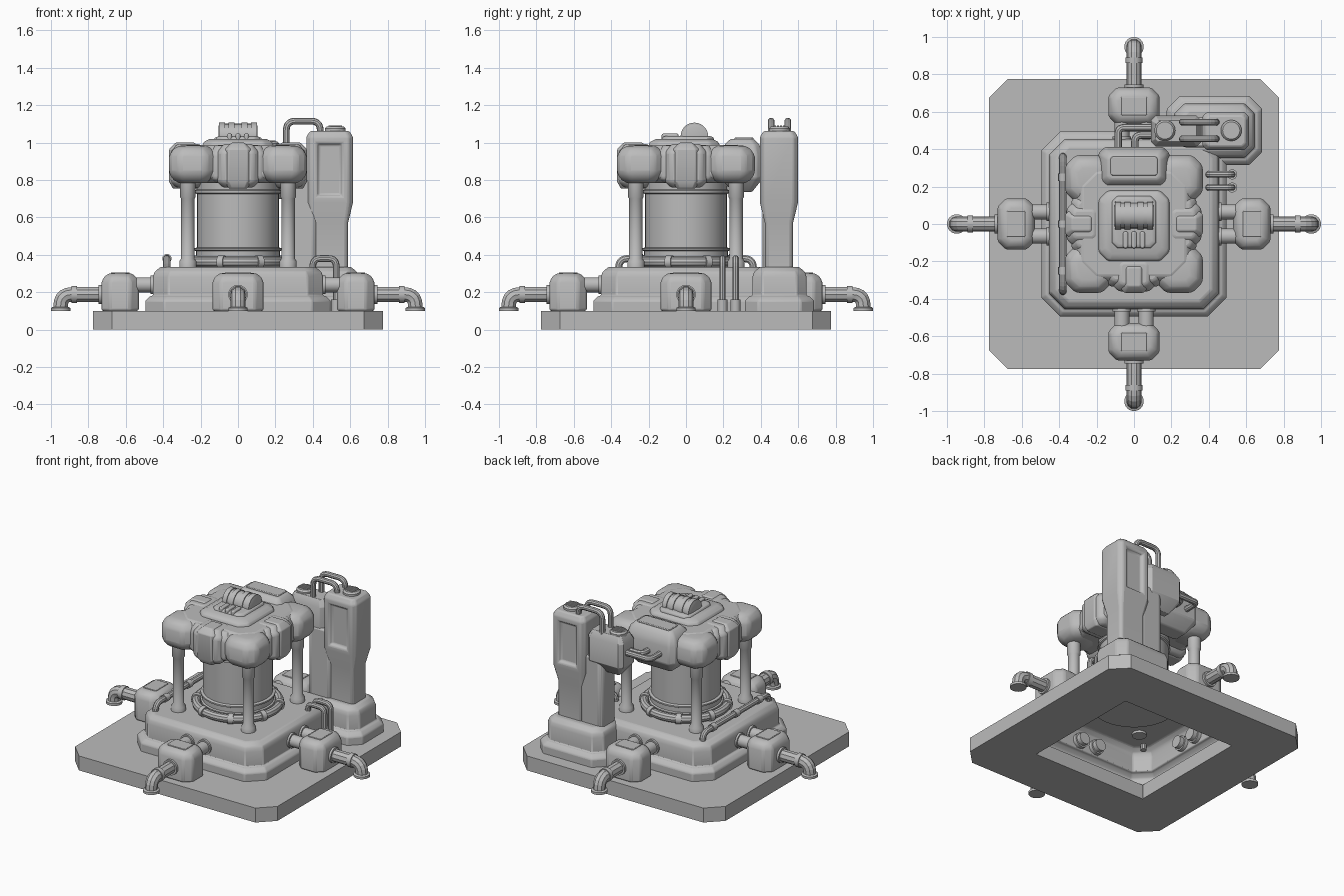
import bpy, bmesh, math
from mathutils import Vector, Matrix

if "Cube" in bpy.data.objects:
    bpy.data.objects.remove(bpy.data.objects["Cube"])

GREY = (0.5, 0.5, 0.5, 1)
metal = bpy.data.materials.new("plain grey metal")
metal.use_nodes = True
metal.diffuse_color = GREY
metal.node_tree.nodes["Principled BSDF"].inputs["Base Color"].default_value = GREY
made = []


def finish(name, data):
    ob = bpy.data.objects.new(name, data)
    bpy.context.collection.objects.link(ob)
    data.materials.append(metal)
    made.append(ob)
    return ob


def skin(name, rings, bottom=True, top=True, closed=False, bevel=0.0):
    """Join rings of points into a surface."""
    bm = bmesh.new()
    loops = [[bm.verts.new(p) for p in ring] for ring in rings]
    n = len(loops[0])
    pairs = list(zip(loops, loops[1:])) + ([(loops[-1], loops[0])] if closed else [])
    for a, b in pairs:
        for i in range(n):
            j = (i + 1) % n
            bm.faces.new((a[i], a[j], b[j], b[i]))
    if bottom and not closed:
        bm.faces.new(loops[0][::-1])
    if top and not closed:
        bm.faces.new(loops[-1])
    if closed or (bottom and top):
        bmesh.ops.recalc_face_normals(bm, faces=bm.faces)
    me = bpy.data.meshes.new(name)
    bm.to_mesh(me)
    bm.free()
    ob = finish(name, me)
    if bevel:
        mod = ob.modifiers.new("soft edges", "BEVEL")
        mod.width, mod.segments, mod.limit_method = bevel, 2, "ANGLE"
    return ob


def octagon(x, y, z, hx, hy, c):
    """Rectangle with cut corners."""
    c = max(c, 0.002)
    return [(x + sx * (hx - dx), y + sy * (hy - dy), z) for sx, sy, dx, dy in (
        (1, -1, c, 0), (1, -1, 0, c), (1, 1, 0, c), (1, 1, c, 0),
        (-1, 1, c, 0), (-1, 1, 0, c), (-1, -1, 0, c), (-1, -1, c, 0))]


def block(name, x, y, hx, hy, c, levels, bevel=0.012, **kw):
    """Stack of cut-corner outlines; levels hold (height, inset)."""
    rings = [octagon(x, y, z, hx - i, hy - i, c - 0.4 * i) for z, i in levels]
    return skin(name, rings, bevel=bevel, **kw)


def lathe(name, profile, at=(0, 0, 0), axis="Z", sides=24, closed=False):
    """Turned part; profile holds (radius, height along axis)."""
    rot = Vector((0, 0, 1)).rotation_difference(
        Vector({"X": (1, 0, 0), "Y": (0, 1, 0), "Z": (0, 0, 1)}.get(axis, axis))).to_matrix()
    rings = [[rot @ Vector((r * math.cos(t), r * math.sin(t), h)) + Vector(at)
              for t in (2 * math.pi * k / sides for k in range(sides))] for r, h in profile]
    return skin(name, rings, closed=closed)


def tube(name, points, r, bend=0.05):
    """Round pipe with filleted corners."""
    pts = [Vector(p) for p in points]
    path = [pts[0]]
    for a, p, b in zip(pts, pts[1:], pts[2:]):
        p0, p1 = p + (a - p).normalized() * bend, p + (b - p).normalized() * bend
        for k in range(6):
            t = k / 5
            path.append(p0 * (1 - t) ** 2 + p * 2 * t * (1 - t) + p1 * t * t)
    path.append(pts[-1])
    cu = bpy.data.curves.new(name, "CURVE")
    cu.dimensions, cu.bevel_depth, cu.bevel_resolution, cu.use_fill_caps = "3D", r, 3, True
    sp = cu.splines.new("POLY")
    sp.points.add(len(path) - 1)
    for q, p in zip(sp.points, path):
        q.co = (*p, 1)
    return finish(name, cu)


# Ground slab with a square opening underneath
skin("ground_slab", [octagon(0, 0, z, h, h, c) for z, h, c in (
    (0, 0.775, 0.1), (0.1, 0.775, 0.1), (0.1, 0.435, 0), (0, 0.435, 0))], closed=True)

# Stepped plinths, open below
STEPS = [(0.1, 0), (0.155, 0), (0.18, 0.025), (0.18, 0.04), (0.28, 0.04), (0.31, 0.05), (0.335, 0.08)]
block("main_plinth", 0, 0, 0.495, 0.495, 0.1, STEPS, bottom=False)
block("tower_plinth", 0.43, 0.5, 0.255, 0.185, 0.07, STEPS, bottom=False)

# Central drum with rims
lathe("drum", [(0.27, 0.32), (0.27, 0.345), (0.235, 0.35), (0.235, 0.385), (0.225, 0.39), (0.225, 0.42),
               (0.235, 0.425), (0.235, 0.435), (0.218, 0.44), (0.218, 0.725), (0.228, 0.73),
               (0.228, 0.745), (0.222, 0.75), (0.222, 0.8)], sides=40)

# Ring pipe with collars around the drum
RING = 0.262
lathe("ring_pipe", [(RING + 0.028 * math.cos(a), 0.362 + 0.028 * math.sin(a))
                    for a in (math.pi * k / 5 for k in range(10))], sides=40, closed=True)
for k in range(8):
    a = math.pi * (k + 0.5) / 4 + 0.05
    lathe("ring_collar", [(0.035, -0.017), (0.035, 0.017)],
          (RING * math.cos(a), RING * math.sin(a), 0.362), (-math.sin(a), math.cos(a), 0), 14)

# Corner columns and the lobes of the head
for sx in (-1, 1):
    for sy in (-1, 1):
        lathe("corner_column", [(0.046, 0.32), (0.046, 0.365), (0.036, 0.38), (0.036, 0.7),
                                (0.042, 0.71), (0.042, 0.82)], (sx * 0.268, sy * 0.268, 0))
        block("head_lobe", sx * 0.242, sy * 0.242, 0.126, 0.126, 0.055,
              [(0.783, 0.055), (0.8, 0.025), (0.83, 0), (0.925, 0), (0.96, 0.015), (0.985, 0.05)], 0.02)

# Head core and clasp pads on front and sides
PAD = [(0.76, 0.03), (0.79, 0.0), (0.95, 0.0), (0.993, 0.035)]
block("head_core", 0, 0, 0.33, 0.33, 0.1, [(0.785, 0.04), (0.82, 0), (0.93, 0), (0.988, 0.05)])
for k in range(3):
    parts = [block("clasp_frame", 0, -0.265, 0.112, 0.095, 0.03, PAD),
             block("clasp_band", 0, -0.25, 0.155, 0.085, 0.03, [(0.785, 0.03), (0.81, 0), (0.94, 0), (0.985, 0.03)]),
             block("clasp_plate", 0, -0.283, 0.07, 0.085, 0.02, [(0.755, 0.02), (0.79, 0), (0.965, 0), (1.0, 0.035)])]
    for ob in parts:
        ob.rotation_euler.z = (k - 1) * math.pi / 2

# Rear head block with a top plate
block("rear_block", 0, 0.3, 0.19, 0.112, 0.035,
      [(0.735, 0.06), (0.81, 0), (0.93, 0), (0.99, 0.02), (1.02, 0.05)])
block("rear_plate", 0, 0.31, 0.125, 0.05, 0.008, [(1.01, 0), (1.027, 0)], 0.004)

# Top plate, ribbed roller and vents
block("top_plate", 0, -0.01, 0.19, 0.19, 0.05, [(0.96, 0), (0.995, 0), (1.005, 0.01), (1.02, 0.04)])
block("roller_bed", 0, 0.01, 0.12, 0.14, 0.03, [(1.0, 0), (1.025, 0), (1.035, 0.015)])
lathe("roller", [(0.05, -0.105), (0.068, -0.1), (0.068, 0.1), (0.05, 0.105)], (0, 0.045, 1.033), "X", 28)
for x in (-0.085, -0.035, 0.035, 0.085):
    lathe("roller_rib", [(0.074, x - 0.016), (0.074, x + 0.016)], (0, 0.045, 1.033), "X", 28)
for x in (-0.045, 0, 0.045):
    block("vent_slat", x, -0.085, 0.014, 0.045, 0.008, [(1.015, 0), (1.042, 0), (1.048, 0.005)], 0.003)

# Tall tower with recessed panels, and its short neighbour
tower = block("tall_tower", 0.49, 0.497, 0.125, 0.102, 0.025,
              [(0.32, 0.027), (0.57, 0.027), (0.68, 0), (1.03, 0), (1.062, 0.02)], 0)
bm = bmesh.new()
bm.from_mesh(tower.data)
panels = [f for f in bm.faces if abs(f.normal.y) > 0.9 and f.calc_center_median().z > 0.7]
bmesh.ops.inset_individual(bm, faces=panels, thickness=0.045, depth=0)
bmesh.ops.inset_individual(bm, faces=panels, thickness=0.015, depth=-0.02)
bm.to_mesh(tower.data)
bm.free()
mod = tower.modifiers.new("soft edges", "BEVEL")
mod.width, mod.segments, mod.limit_method = 0.008, 2, "ANGLE"
block("short_tower_leg", 0.335, 0.49, 0.09, 0.08, 0.02, [(0.32, 0), (0.8, 0)])
block("short_tower_head", 0.225, 0.497, 0.135, 0.082, 0.025,
      [(0.7, 0.06), (0.78, 0), (0.94, 0), (0.985, 0.025)])

# Round grilles on both towers
for x, z in ((0.52, 1.06), (0.165, 0.98)):
    lathe("grille_cap", [(0.056, z - 0.01), (0.056, z + 0.015), (0.046, z + 0.026)], (x, 0.5, 0))
    for d in (-0.024, -0.008, 0.008, 0.024):
        block("grille_bar", x, 0.5 + d, 0.036, 0.005, 0.002, [(z + 0.02, 0), (z + 0.032, 0)], 0)

# Pipes linking the towers, the rear block and the plinth
for y in (0.455, 0.545):
    tube("tower_link_pipe", [(0.258, y, 0.95), (0.258, y, 1.115), (0.44, y, 1.115), (0.44, y, 1.04)], 0.018)
for x, y in ((-0.085, 0.515), (0.005, 0.475)):
    tube("rear_link_pipe", [(x, 0.38, 0.87), (x, y, 0.87), (0.12, y, 0.87)], 0.02, 0.035)
for y in (0.195, 0.265):
    tube("drain_pipe", [(0.4, y, 0.3), (0.4, y, 0.38), (0.525, y, 0.38), (0.525, y, 0.09)], 0.018, 0.04)
    lathe("drain_foot", [(0.027, 0.1), (0.027, 0.16)], (0.525, y, 0), sides=14)

# Side rail on the plinth
tube("side_rail", [(-0.38, -0.36, 0.3), (-0.38, -0.36, 0.38), (-0.38, 0.36, 0.38), (-0.38, 0.36, 0.3)], 0.02)
for y in (-0.25, 0, 0.25):
    lathe("rail_collar", [(0.025, -0.02), (0.025, 0.02)], (-0.38, y, 0.38), "Y", 14)

# Four outlet boxes with twin feeds and a down-turned spout
for k in range(4):
    parts = [
        block("outlet_box", 0.63, 0, 0.1, 0.137, 0.045,
              [(0.1, 0), (0.25, 0), (0.28, 0.012), (0.302, 0.04)]),
        block("outlet_plate", 0.63, 0, 0.05, 0.07, 0.006, [(0.295, 0), (0.307, 0)], 0.003),
        tube("spout", [(0.7, 0, 0.188), (0.948, 0, 0.188), (0.948, 0, 0.1)], 0.041, 0.06),
        lathe("spout_flange", [(0.052, 0.1), (0.052, 0.116), (0.042, 0.122)], (0.948, 0, 0)),
        lathe("spout_collar", [(0.052, 0.715), (0.052, 0.745)], (0, 0, 0.188), "X"),
        lathe("spout_joint", [(0.046, 0.86), (0.046, 0.89)], (0, 0, 0.188), "X")]
    for y in (-0.065, 0.065):
        parts += [lathe("feed_pipe", [(0.04, 0.4), (0.04, 0.55)], (0, y, 0.24), "X"),
                  lathe("feed_collar", [(0.05, 0.43), (0.05, 0.468)], (0, y, 0.24), "X")]
    for ob in parts:
        ob.rotation_euler.z = k * math.pi / 2

# Shading
bpy.ops.object.select_all(action="DESELECT")
for ob in made:
    ob.select_set(True)
    if ob.type == "MESH":
        bpy.context.view_layer.objects.active = ob
bpy.ops.object.shade_smooth_by_angle(angle=math.radians(35))
